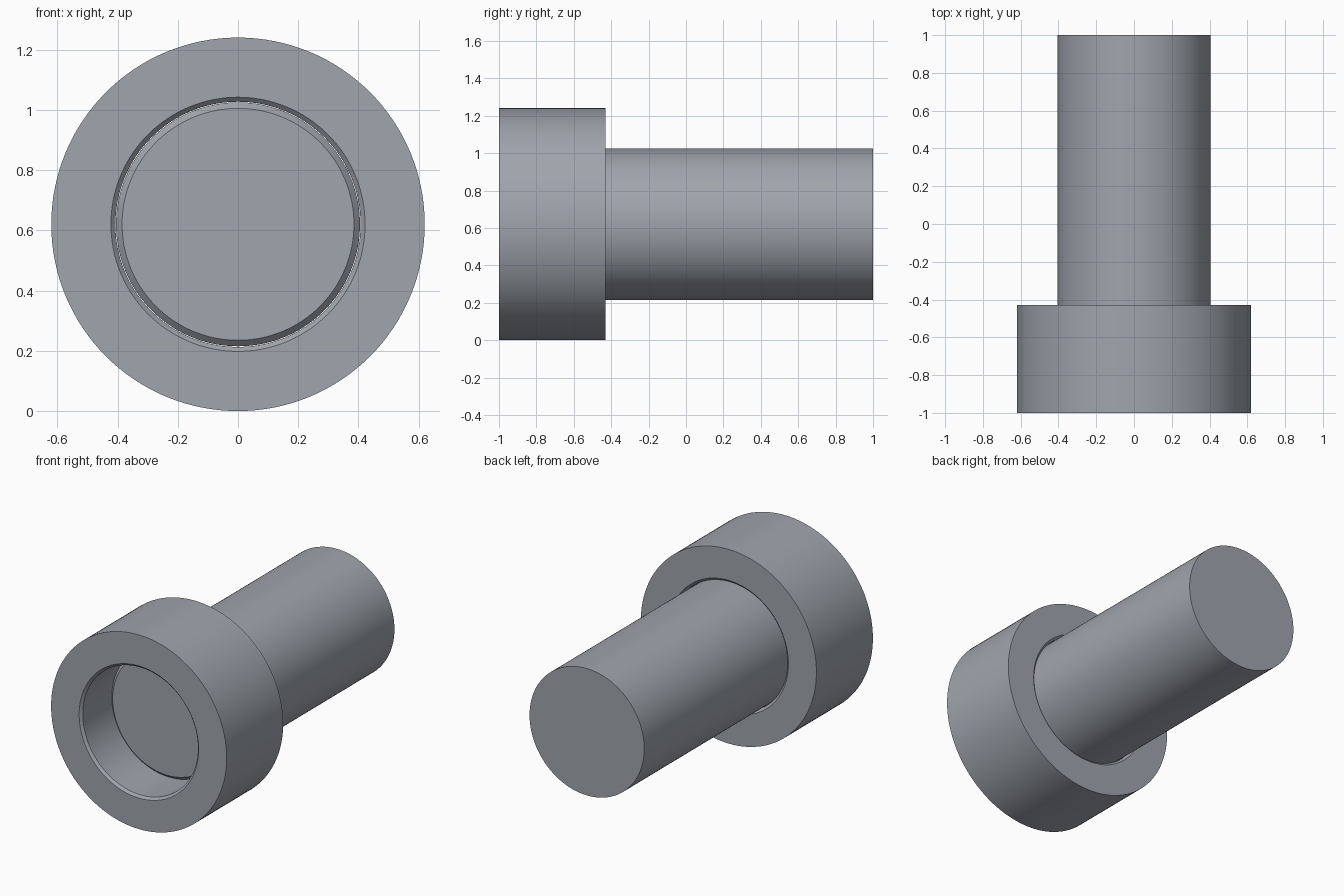
import bpy, bmesh
from math import radians
from mathutils import Vector

cube = bpy.data.objects.get("Cube")
if cube:
    bpy.data.objects.remove(cube, do_unlink=True)

SEGMENTS = 128
OUTER_R, SHAFT_R, BORE_R = 0.62, 0.405, 0.407
BEVEL, SHAFT_BEVEL = 0.015, 0.02
FRONT, COLLAR_BACK, SHAFT_FRONT, BACK = -1.0, -0.43, -0.715, 1.0

steel = bpy.data.materials.new("steel_grey")
steel.use_nodes = True
colour = (0.35, 0.376, 0.42, 1)
steel.diffuse_color = colour
steel.node_tree.nodes["Principled BSDF"].inputs["Base Color"].default_value = colour


def lathe(name, profile, closed):
    """Spin a (radius, y) profile round the y axis, resting the axis at collar height."""
    bm = bmesh.new()
    verts = [bm.verts.new((r, y, 0)) for r, y in profile]
    edges = [bm.edges.new(pair) for pair in zip(verts, verts[1:])]
    if closed:
        edges.append(bm.edges.new((verts[-1], verts[0])))
    bmesh.ops.spin(bm, geom=verts + edges, cent=(0, 0, 0), axis=(0, 1, 0),
                   angle=radians(360), steps=SEGMENTS)
    bmesh.ops.remove_doubles(bm, verts=bm.verts, dist=1e-4)
    if not closed:
        # Flat end caps
        bmesh.ops.holes_fill(bm, edges=[e for e in bm.edges if e.is_boundary])
    bmesh.ops.recalc_face_normals(bm, faces=bm.faces)
    bmesh.ops.translate(bm, verts=bm.verts, vec=Vector((0, 0, OUTER_R)))
    mesh = bpy.data.meshes.new(name)
    bm.to_mesh(mesh)
    bm.free()
    mesh.materials.append(steel)
    obj = bpy.data.objects.new(name, mesh)
    bpy.context.collection.objects.link(obj)
    bpy.ops.object.select_all(action='DESELECT')
    obj.select_set(True)
    bpy.context.view_layer.objects.active = obj
    bpy.ops.object.shade_smooth_by_angle(angle=radians(30))
    return obj


# Collar with a bore chamfered at both mouths
lathe("collar", [
    (OUTER_R, FRONT), (OUTER_R, COLLAR_BACK),
    (BORE_R + BEVEL, COLLAR_BACK), (BORE_R, COLLAR_BACK - BEVEL),
    (BORE_R, FRONT + BEVEL), (BORE_R + BEVEL, FRONT),
], closed=True)

# Solid shaft seated halfway into the bore, chamfered at its inner end
lathe("shaft", [
    (SHAFT_R - SHAFT_BEVEL, SHAFT_FRONT), (SHAFT_R, SHAFT_FRONT + SHAFT_BEVEL),
    (SHAFT_R, BACK),
], closed=False)
